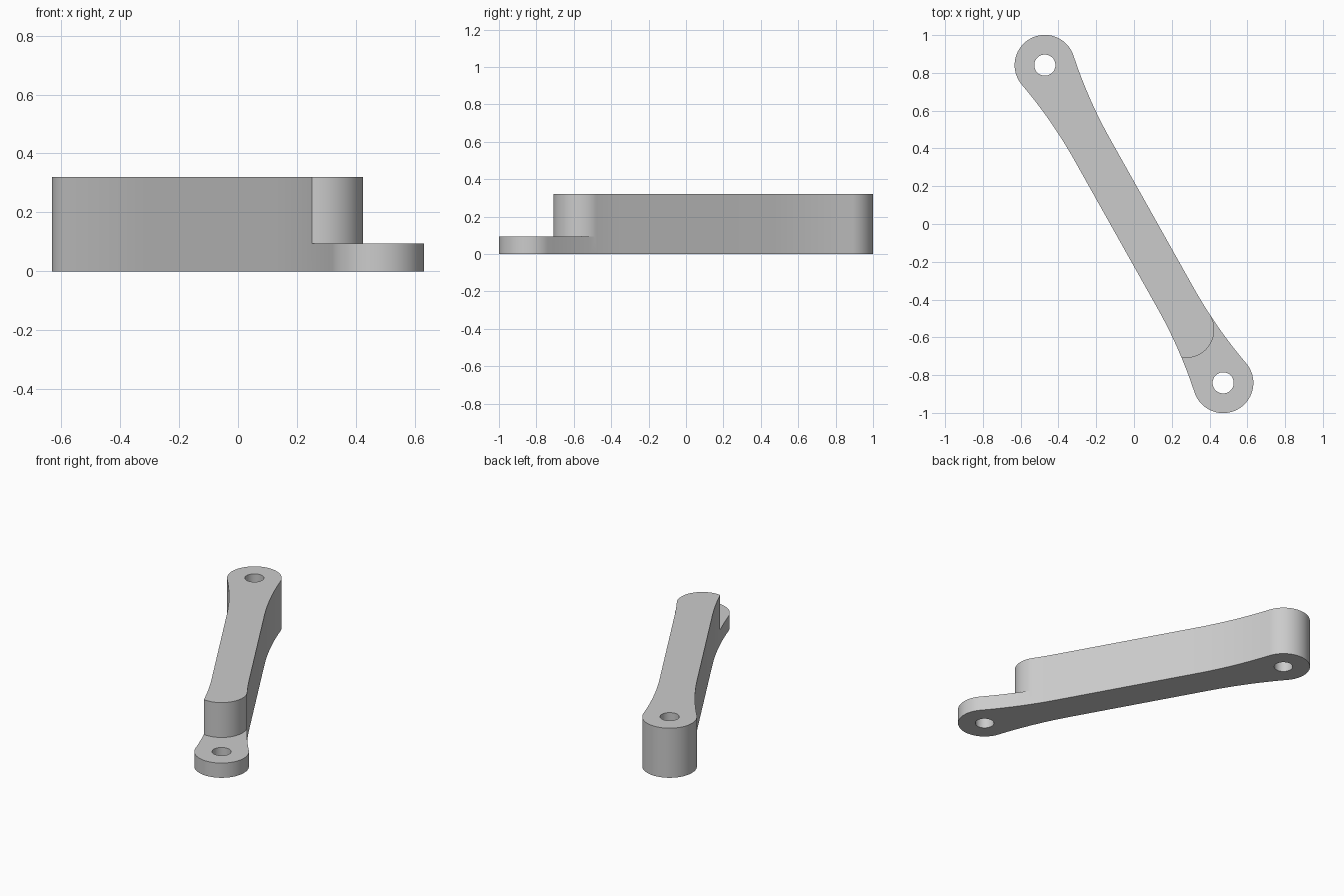
import bpy
import bmesh
from math import atan2, cos, sin, pi, radians, sqrt
from mathutils import Matrix

cube = bpy.data.objects.get("Cube")
if cube:
    bpy.data.objects.remove(cube)

HEIGHT, STEP = 0.32, 0.095        # full height, thin end height
REACH = 0.9645                    # hole distance from the middle
BOSS, HOLE, WAIST = 0.16, 0.056, 0.11
FLARE = 0.45                      # where the straight sides start to widen
ANGLE = atan2(-0.841, 0.472)      # direction of the long axis

grey = bpy.data.materials.new("light_grey")
grey.use_nodes = True
grey.diffuse_color = (0.6, 0.6, 0.6, 1)
grey.node_tree.nodes["Principled BSDF"].inputs["Base Color"].default_value = (0.6, 0.6, 0.6, 1)


def arc(cx, cy, r, start, end, n):
    return [(cx + r * cos(start + (end - start) * i / n),
             cy + r * sin(start + (end - start) * i / n)) for i in range(n + 1)]


def prism(name, outline, low, high):
    """Extrude an outline given along the long axis, turned into place."""
    bm = bmesh.new()
    face = bm.faces.new([bm.verts.new((x, y, low)) for x, y in outline])
    top = bmesh.ops.extrude_face_region(bm, geom=[face])["geom"]
    bmesh.ops.translate(bm, vec=(0, 0, high - low),
                        verts=[v for v in top if isinstance(v, bmesh.types.BMVert)])
    bmesh.ops.recalc_face_normals(bm, faces=bm.faces)
    bm.transform(Matrix.Rotation(ANGLE, 4, 'Z'))
    mesh = bpy.data.meshes.new(name)
    bm.to_mesh(mesh)
    bm.free()
    mesh.materials.append(grey)
    obj = bpy.data.objects.new(name, mesh)
    bpy.context.collection.objects.link(obj)
    return obj


# Arm outline: straight waist flaring tangentially into round ends
flare_r = ((REACH - FLARE) ** 2 / (BOSS - WAIST) - BOSS - WAIST) / 2
flare_y = WAIST + flare_r
touch = atan2(flare_y, FLARE - REACH)
quarter = arc(FLARE, flare_y, flare_r, -pi / 2, touch - pi, 12)
quarter += arc(REACH, 0, BOSS, touch, 0, 24)[1:]
half = quarter + [(x, -y) for x, y in reversed(quarter[:-1])]
arm = prism("lever_arm", half + [(-x, -y) for x, y in half], 0, HEIGHT)

# Cutters: rounded step above the thin end, and the two pin holes
step = arc(0.622, -0.034, 0.15, pi / 2, radians(-70), 32)
step += [(step[-1][0], -0.4), (1.4, -0.4), (1.4, 0.4), (0.622, 0.4)]
cutters = [prism("step_cutter", step, STEP, HEIGHT + 0.2)]
for side in (-1, 1):
    ring = arc(side * REACH, 0, HOLE, 0, 2 * pi, 40)[:-1]
    cutters.append(prism("hole_cutter", ring, -0.1, HEIGHT + 0.1))

bpy.ops.object.select_all(action='DESELECT')
bpy.context.view_layer.objects.active = arm
arm.select_set(True)
for cutter in cutters:
    cutter.hide_render = True
    mod = arm.modifiers.new("cut", 'BOOLEAN')
    mod.operation = 'DIFFERENCE'
    mod.solver = 'EXACT'
    mod.object = cutter
    bpy.ops.object.modifier_apply(modifier=mod.name)
    bpy.data.objects.remove(cutter)

bpy.ops.object.shade_smooth_by_angle(angle=radians(30))
